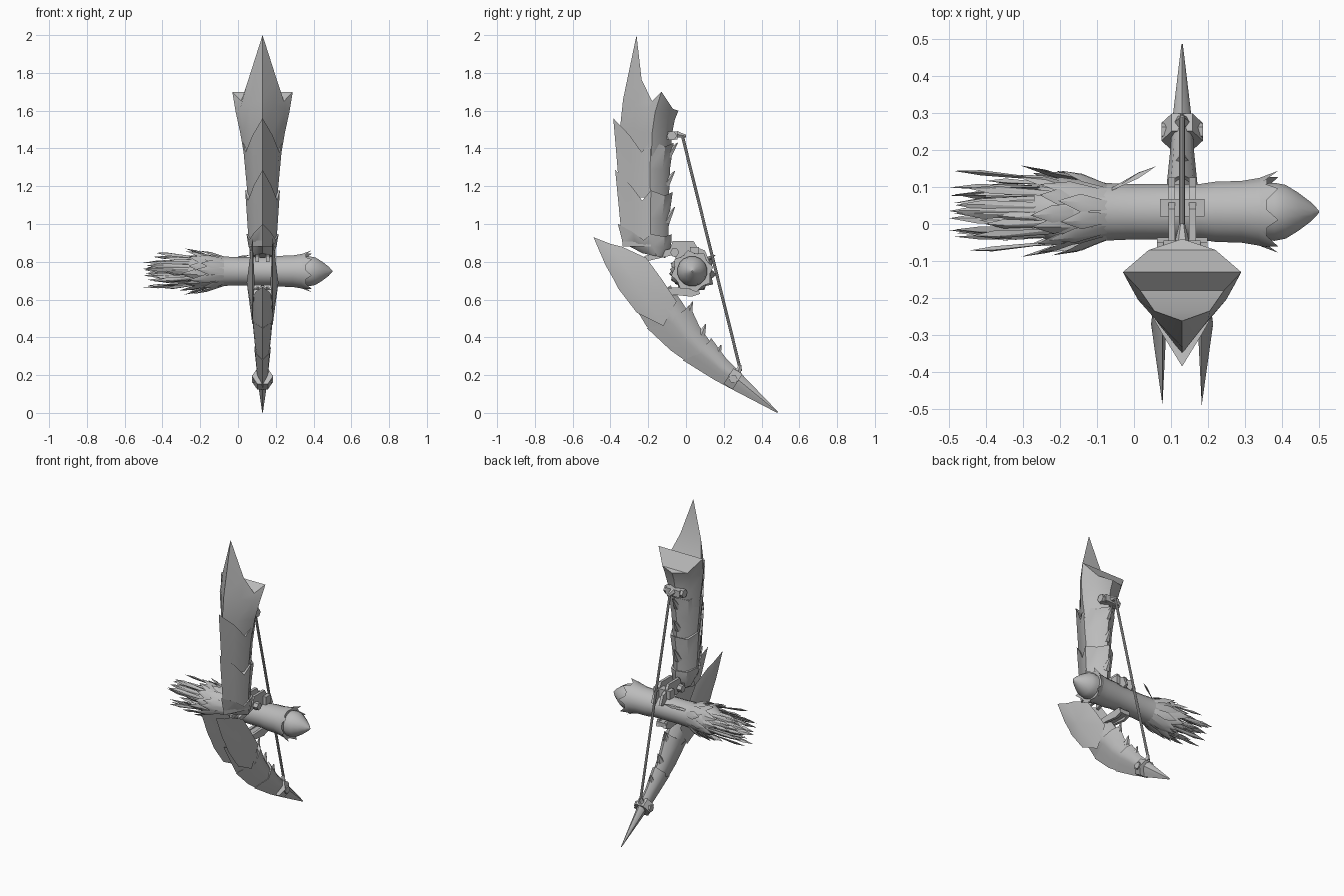
import bpy, bmesh, math, random
from mathutils import Vector

if "Cube" in bpy.data.objects:
    bpy.data.objects.remove(bpy.data.objects["Cube"])

random.seed(4)
CX = 0.13                       # middle plane of the bow
AY, AZ = 0.033, 0.75            # axis of the sleeve
grey = bpy.data.materials.new("bone_grey")
grey.diffuse_color = (0.5, 0.5, 0.5, 1)
grey.use_nodes = True
grey.node_tree.nodes["Principled BSDF"].inputs["Base Color"].default_value = grey.diffuse_color


def build(name, verts, faces, angle=35):
    bm = bmesh.new()
    vs = [bm.verts.new(v) for v in verts]
    for f in faces:
        bm.faces.new([vs[i] for i in f])
    bmesh.ops.recalc_face_normals(bm, faces=bm.faces)
    me = bpy.data.meshes.new(name)
    bm.to_mesh(me)
    bm.free()
    me.materials.append(grey)
    ob = bpy.data.objects.new(name, me)
    bpy.context.collection.objects.link(ob)
    me.shade_smooth()
    me.set_sharp_from_angle(angle=math.radians(angle))
    return ob


def bridge(n, count):
    return [(k * n + i, k * n + (i + 1) % n, (k + 1) * n + (i + 1) % n, (k + 1) * n + i)
            for k in range(count - 1) for i in range(n)]


FLAT = (0, 0, 0, 0, 0, 0)


def ring(f, b, w, off=FLAT):
    """Keeled limb section from front point f to back point b, half width w."""
    d = Vector((b[0] - f[0], b[1] - f[1]))
    up = Vector((-d.y, d.x)).normalized()
    half = []
    for t, s, o in zip((0, .27, .47, .62, .86, 1), (0, .5, .84, 1, .68, 0), off):
        p = Vector(f) + d * t + up * o
        half.append((w * s, p.x, p.y))
    return full(half)


def full(half):
    return ([(CX + x, y, z) for x, y, z in half]
            + [(CX - x, y, z) for x, y, z in half[-2:0:-1]])


def limb(name, rings):
    n = 10
    verts = [v for r in rings for v in r]
    faces = bridge(n, len(rings))
    for base in (0, (len(rings) - 1) * n):      # caps run as strips side to side
        faces += [(base, base + 1, base + 9), (base + 4, base + 5, base + 6)]
        faces += [(base + i, base + i + 1, base + 9 - i, base + 10 - i) for i in (1, 2, 3)]
    return build(name, verts, faces)


def prism(name, pts, x0, x1):
    n = len(pts)
    verts = [(x, y, z) for x in (x0, x1) for y, z in pts]
    return build(name, verts, bridge(n, 2) + [range(n), range(n, 2 * n)], 25)


def box(name, x0, x1, y0, y1, z0, z1):
    return prism(name, [(y0, z0), (y1, z0), (y1, z1), (y0, z1)], x0, x1)


def rod(name, a, b, r1, r2=None, n=6):
    a, b = Vector(a), Vector(b)
    q = (b - a).to_track_quat('Z', 'Y')
    verts = []
    for c, r in ((a, r1), (b, r1 if r2 is None else r2)):
        for i in range(n):
            t = math.tau * i / n
            verts.append(c + q @ Vector((r * math.cos(t), r * math.sin(t), 0)))
    return build(name, verts, bridge(n, 2) + [range(n), range(n, 2 * n)])


# Upper limb: pointed blade on top of three overlapping scales
crown = full([(0, -.262, 2), (.075, -.235, 1.765), (.113, -.18, 1.65),
              (.16, -.13, 1.70), (.09, -.07, 1.61), (0, -.04, 1.60)])
limb("upper_blade", [ring((-.345, 1.32), (-.085, 1.32), .09),
                     ring((-.35, 1.50), (-.075, 1.47), .118),
                     ring((-.333, 1.66), (-.06, 1.55), .142), crown])
PEAK = (.14, .05, -.04, .02, -.01, .01)
limb("upper_scale_high", [ring((-.35, 1.14), (-.09, 1.14), .078),
                          ring((-.362, 1.29), (-.085, 1.29), .092),
                          ring((-.385, 1.42), (-.065, 1.42), .106, PEAK)])
limb("upper_scale_middle", [ring((-.335, .88), (-.095, .88), .072),
                            ring((-.35, 1.03), (-.09, 1.03), .082),
                            ring((-.375, 1.16), (-.07, 1.16), .092, [.9 * o for o in PEAK])])
limb("upper_scale_low", [ring((-.23, .845), (-.11, .82), .055),
                         ring((-.335, .90), (-.08, .87), .074),
                         ring((-.358, .93), (-.075, .94), .085, [.5 * o for o in PEAK])])

# Lower limb: curved spike and two overlapping scales
limb("lower_spike", [ring((.483, 0), (.487, .006), .002),
                     ring((.262, .115), (.30, .20), .026),
                     ring((.15, .175), (.215, .285), .033),
                     ring((.01, .255), (.135, .395), .044, [.25 * o for o in PEAK])])
limb("lower_scale_low", [ring((.04, .245), (.14, .36), .036),
                         ring((-.08, .33), (.07, .46), .046),
                         ring((-.175, .41), (.02, .57), .056, [.35 * o for o in PEAK])])
limb("lower_scale_high", [ring((-.09, .345), (.04, .49), .046),
                          ring((-.21, .46), (-.02, .585), .057),
                          ring((-.315, .60), (-.08, .67), .067, [.5 * o for o in PEAK])])

# Forked prongs that clasp the foot of the upper limb
outline = [(-.12, .46), (-.26, .53), (-.36, .66), (-.385, .71), (-.425, .78), (-.49, .93),
           (-.40, .895), (-.34, .88), (-.21, .82), (-.13, .71), (-.05, .59)]
for side, label in ((1, "right"), (-1, "left")):
    n = len(outline)
    verts = [(CX + side * .053, y, z) for y, z in outline]
    verts += [(CX + side * .084, -.27, .69), (CX + side * .042, -.27, .69)]
    build("prong_" + label, verts,
          [(i, (i + 1) % n, c) for i in range(n) for c in (n, n + 1)])

# Small spurs along the back of the limbs
spurs = [(-.078, 1.37, -.045, 1.43), (-.088, 1.22, -.06, 1.28), (-.088, 1.02, -.06, 1.09),
         (.03, .52, .035, .59), (.10, .42, .105, .47), (.185, .31, .185, .36)]
for y0, z0, y1, z1 in spurs:
    rod("back_spur", (CX, y0 - .02, z0 - .01), (CX, y1, z1), .025, .003)

# Bowstring with its end cones
rod("bowstring", (CX, -.02, 1.47), (CX, .29, .22), .008, n=8)
rod("string_end_top", (CX, -.05, 1.475), (CX, 0, 1.465), .02, .008)
rod("string_end_bottom", (CX, .265, .19), (CX, .288, .255), .032, .006)

# Clamps that hold the string
rod("lower_clamp", (CX, .225, .195), (CX, .273, .165), .056)
for s in (-1, 1):
    rod("lower_clamp_bolt", (CX + s * .03, .25, .18), (CX + s * .056, .25, .18), .023)
    rod("upper_clamp_bolt", (CX + s * .03, -.075, 1.467), (CX + s * .068, -.075, 1.467), .027)
box("upper_clamp", CX - .05, CX + .05, -.11, -.045, 1.447, 1.49)

# Brackets joining limbs and sleeve
for s in (-1, 1):
    x = CX + s * .028
    prism("top_bracket", [(-.09, .855), (-.07, .91), (.04, .91), (.06, .875), (.10, .86),
                          (.125, .80), (.10, .79), (.06, .815), (-.05, .815)], x - .009, x + .009)
    prism("link_arm", [(-.22, .80), (-.22, .83), (-.08, .87), (-.05, .84)], x - .009, x + .009)
    prism("bottom_bracket", [(-.14, .62), (-.12, .66), (.06, .67), (.075, .63), (.03, .615),
                             (-.06, .625)], x - .009, x + .009)
    rod("bracket_bolt", (CX + s * .03, -.06, .85), (CX + s * .068, -.06, .85), .024)
box("top_crossbar", CX - .06, CX + .06, .02, .068, .825, .878)
box("bottom_crossbar", CX - .035, CX + .035, -.075, .07, .632, .66)


# Sleeve lying across the bow, with a jagged cuff and a pointed end
def around(x, r, a):
    return Vector((x, AY + r * math.cos(a), AZ + r * math.sin(a)))


def turned(name, profile, n=16, jag=0):
    verts = []
    for k, (x, r) in enumerate(profile):
        for i in range(n):
            j = jag if k == len(profile) - 1 and i % 2 else 0
            verts.append(around(x - j, r - j * .4, math.tau * (i + .5) / n))
    m = (len(profile) - 1) * n
    return build(name, verts, bridge(n, len(profile)) + [range(n), range(m, m + n)], 40)


turned("sleeve", [(-.27, .06), (-.2, .095), (-.14, .087), (-.09, .08), (0, .076), (.18, .077),
                  (.22, .083), (.29, .085), (.36, .097)])
turned("cuff", [(.28, .08), (.33, .09), (.39, .113)], 16, .045)
turned("pointed_end", [(.32, .075), (.38, .08), (.41, .074), (.445, .052), (.48, .025), (.5, .003)])


# Feathers fanned around the other end of the sleeve
def feather(name, a, x0, r0, x1, r1, w, belly):
    root, tip = around(x0, r0, a), around(x1, r1, a + random.uniform(-.12, .12))
    side = Vector((0, -math.sin(a), math.cos(a))) * w
    out = Vector((0, math.cos(a), math.sin(a))) * .009
    mid = root.lerp(tip, belly)
    build(name, [root - side * .5, root + side * .5, mid + side, tip, mid - side,
                 mid + out, mid - out * .6],
          [(i, (i + 1) % 5, c) for i in range(5) for c in (5, 6)], 20)


for i in range(14):
    a = math.tau * i / 14
    feather("short_feather", a, -.07, .076, random.uniform(-.27, -.19),
            random.uniform(.108, .132), .025, .55)
    feather("middle_feather", a + .22, -.13, .075, random.uniform(-.33, -.25),
            random.uniform(.10, .128), .024, .6)
for i in range(34):
    a = math.tau * i / 34
    r = random.uniform(.03, .118)
    feather("long_feather", a, -.19, .045 + r * .35, -.5 if i % 8 == 0 else random.uniform(-.49, -.38),
            r, .014, .75)
feather("loose_feather", .7, -.06, .08, .06, .15, .012, .6)
